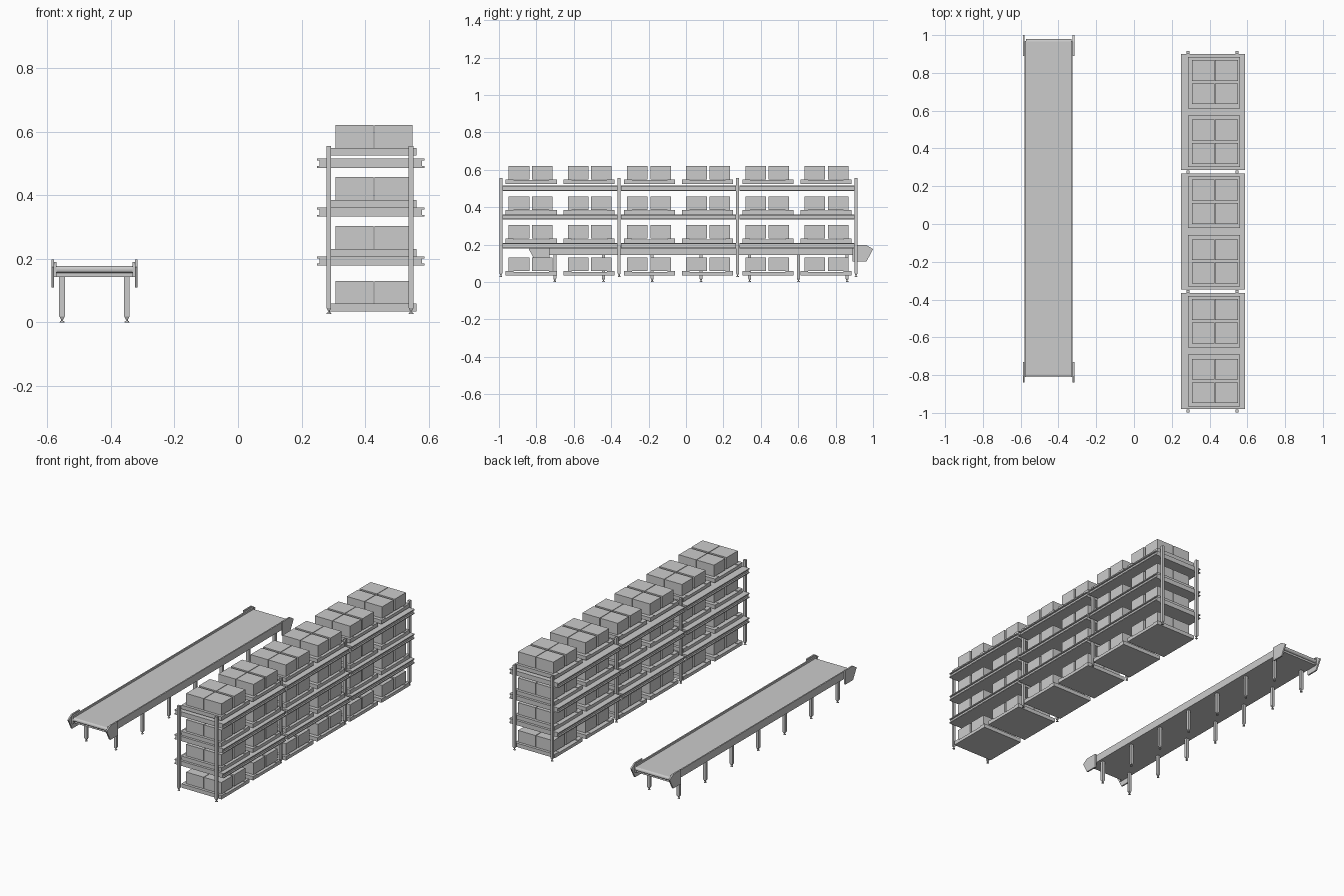
import bpy, bmesh, math
from mathutils import Matrix, Vector

if "Cube" in bpy.data.objects:
    bpy.data.objects.remove(bpy.data.objects["Cube"])


def make_object(name, bm):
    bmesh.ops.recalc_face_normals(bm, faces=bm.faces)
    mesh = bpy.data.meshes.new(name)
    bm.to_mesh(mesh)
    bm.free()
    ob = bpy.data.objects.new(name, mesh)
    bpy.context.collection.objects.link(ob)
    return ob


def box(bm, x, y, z):
    """Add a box given (min, max) ranges."""
    c = Vector([(r[0] + r[1]) / 2 for r in (x, y, z)])
    s = [r[1] - r[0] for r in (x, y, z)]
    bmesh.ops.create_cube(bm, size=1, matrix=Matrix.Translation(c) @ Matrix.Diagonal((*s, 1)))


def prism(bm, points, a, b, axis):
    """Extrude a profile: axis 'x' takes (y, z) points, axis 'y' takes (x, z)."""
    def co(p, t):
        return (t, p[0], p[1]) if axis == 'x' else (p[0], t, p[1])
    lo = [bm.verts.new(co(p, a)) for p in points]
    hi = [bm.verts.new(co(p, b)) for p in points]
    bm.faces.new(lo)
    bm.faces.new(hi)
    n = len(points)
    for i in range(n):
        j = (i + 1) % n
        bm.faces.new((lo[i], lo[j], hi[j], hi[i]))


def cone(bm, x, y, z0, z1, r0, r1, sides=12):
    bmesh.ops.create_cone(bm, cap_ends=True, segments=sides, radius1=r0, radius2=r1,
                          depth=z1 - z0, matrix=Matrix.Translation((x, y, (z0 + z1) / 2)))


def taper(bm, x, y, z0, z1, w0, w1):
    """Square tapered block."""
    k = math.sqrt(0.5)
    bmesh.ops.create_cone(bm, cap_ends=True, segments=4, radius1=w0 * k, radius2=w1 * k,
                          depth=z1 - z0, matrix=Matrix.Translation((x, y, (z0 + z1) / 2))
                          @ Matrix.Rotation(math.pi / 4, 4, 'Z'))


# ---------------- conveyor ----------------
CX, CY = -0.452, 0.08

# belt loop with rounded ends
belt = []
R, ZC = 0.0115, 0.1665
for yc, start in ((0.967, -90), (-0.797, 90)):
    for i in range(9):
        a = math.radians(start + i * 22.5)
        belt.append((yc + R * math.cos(a), ZC + R * math.sin(a)))
bm = bmesh.new()
prism(bm, belt, CX - 0.12, CX + 0.12, 'x')
make_object("conveyor_belt", bm)

# bed under the belt
bm = bmesh.new()
box(bm, (CX - 0.12, CX + 0.12), (-0.795, 0.965), (0.143, 0.155))
make_object("conveyor_bed", bm)

# side rails and end plates, mirrored across the belt and along its length
rails, plates = bmesh.new(), bmesh.new()
profile = [(0.81, 0.11), (0.885, 0.11), (0.92, 0.175), (0.885, 0.198), (0.81, 0.198)]
for s in (-1, 1):
    box(rails, sorted((CX + s * 0.119, CX + s * 0.127)), (-0.81, 0.97), (0.143, 0.19))
    for e in (-1, 1):
        pts = [(CY + e * p[0], p[1]) for p in profile]
        prism(plates, pts, CX + s * 0.127, CX + s * 0.136, 'x')
make_object("conveyor_side_rails", rails)
make_object("conveyor_end_plates", plates)

# legs with tapered ends and round feet
legs, feet = bmesh.new(), bmesh.new()
for i in range(-3, 4):
    for s in (-1, 1):
        x, y = CX + s * 0.102, CY + i * 0.2605
        box(legs, (x - 0.009, x + 0.009), (y - 0.008, y + 0.008), (0.018, 0.145))
        taper(legs, x, y, 0.01, 0.018, 0.008, 0.016)
        cone(feet, x, y, 0.004, 0.012, 0.003, 0.003)
        cone(feet, x, y, 0.0, 0.004, 0.008, 0.006)
make_object("conveyor_legs", legs)
make_object("conveyor_feet", feet)

# ---------------- storage rack ----------------
RX, STEP = 0.418, 0.633
BAYS = [-0.673 + i * STEP for i in range(3)]

# uprights with feet
posts, pfeet = bmesh.new(), bmesh.new()
for i in range(4):
    y = -0.990 + i * STEP
    for x in (0.286, 0.545):
        box(posts, (x - 0.0075, x + 0.0075), (y - 0.008, y + 0.008), (0.046, 0.556))
        taper(posts, x, y, 0.038, 0.046, 0.008, 0.015)
        cone(pfeet, x, y, 0.03, 0.04, 0.003, 0.003)
        cone(pfeet, x, y, 0.027, 0.031, 0.008, 0.006)
make_object("rack_posts", posts)
make_object("rack_post_feet", pfeet)

# shelves: flanged section swept along each bay
shelves = bmesh.new()
for top in (0.208, 0.362, 0.516):
    half = [(0.17, top), (0.17, top - 0.006), (0.161, top - 0.006),
            (0.161, top - 0.023), (0.17, top - 0.023), (0.17, top - 0.029)]
    section = [(RX + p[0], p[1]) for p in half] + [(RX - p[0], p[1]) for p in reversed(half)]
    for y in BAYS:
        prism(shelves, section, y - 0.307, y + 0.307, 'y')
make_object("rack_shelves", shelves)

# pallets with raised ends, four cartons on each
pallets, cartons = bmesh.new(), bmesh.new()
for base in (0.035, 0.208, 0.362, 0.525):
    for bay in BAYS:
        for off in (-0.155, 0.155):
            y = bay + off
            box(pallets, (0.285, 0.562), (y - 0.137, y + 0.137), (base, base + 0.019))
            for e in (-1, 1):
                ends = sorted((y + e * 0.095, y + e * 0.137))
                box(pallets, (0.285, 0.562), ends, (base + 0.019, base + 0.024))
            for bx in (0.3665, 0.490):
                for by in (-0.062, 0.062):
                    c = y + by + (0.003 if off > 0 else -0.003)
                    box(cartons, (bx - 0.06, bx + 0.06), (c - 0.055, c + 0.055),
                        (base + 0.024, base + 0.096))
make_object("pallets", pallets)
make_object("cartons", cartons)
